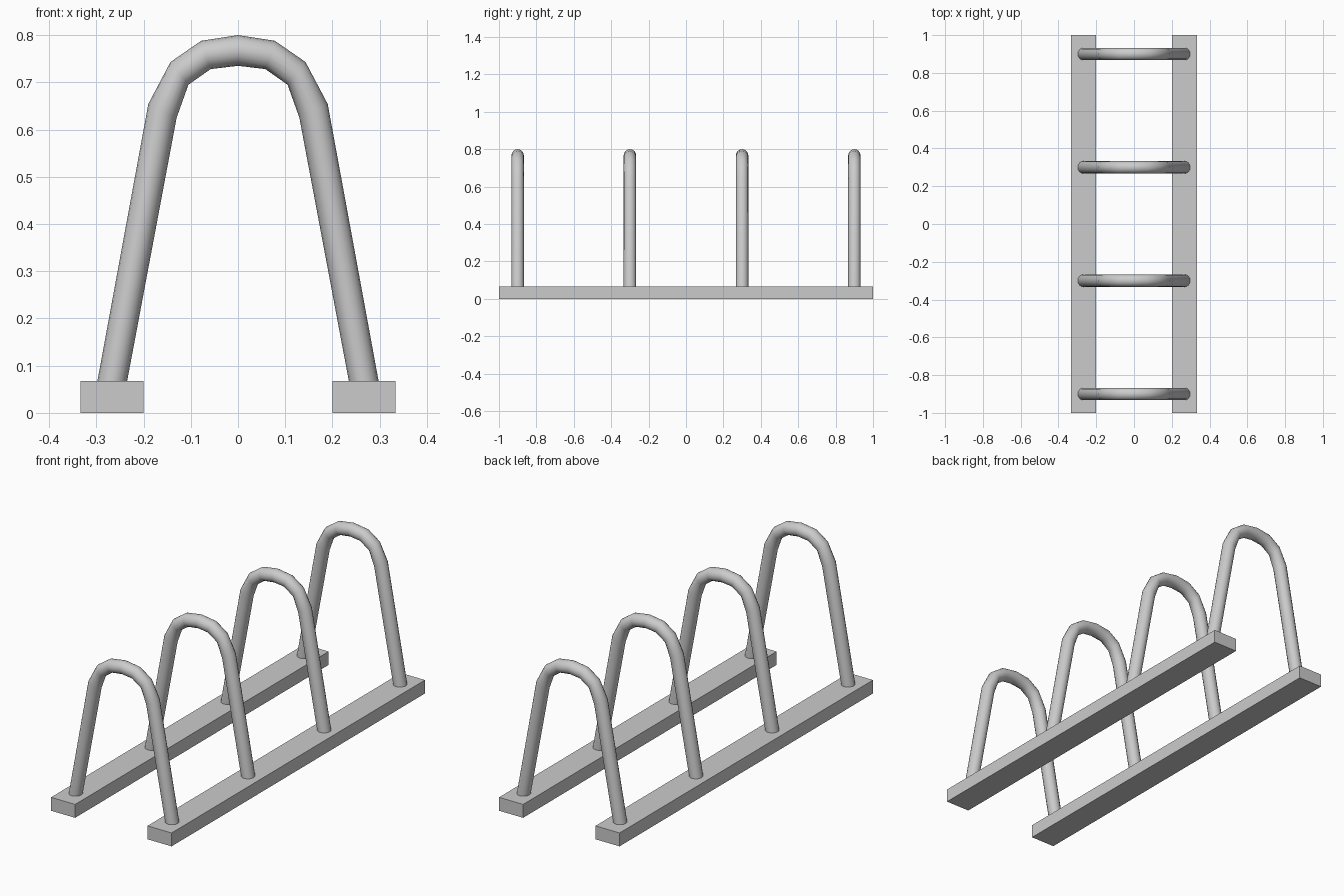
import bpy, bmesh, math
from mathutils import Vector

if "Cube" in bpy.data.objects:
    bpy.data.objects.remove(bpy.data.objects["Cube"])

SIDES = 16
TUBE_R = 0.033

# half hoop: (outer x, outer z, inner x, inner z) at each mitred joint
HALF = [(0.298, 0.066, 0.235, 0.066),
        (0.190, 0.654, 0.130, 0.625),
        (0.143, 0.743, 0.105, 0.695),
        (0.078, 0.788, 0.058, 0.728)]
PATH = ([(-a, b, -c, d) for a, b, c, d in HALF]
        + [(0, 0.8, 0, 0.735)] + HALF[::-1])


def finish(bm, name):
    bmesh.ops.recalc_face_normals(bm, faces=bm.faces[:])
    me = bpy.data.meshes.new(name)
    bm.to_mesh(me)
    bm.free()
    ob = bpy.data.objects.new(name, me)
    bpy.context.collection.objects.link(ob)
    return ob


def rail(name, sx):
    bm = bmesh.new()
    bmesh.ops.create_cube(bm, size=1)
    for v in bm.verts:
        v.co = Vector((v.co.x * 0.133 + sx * 0.2665, v.co.y * 2, (v.co.z + 0.5) * 0.067))
    return finish(bm, name)


def hoop(name, y):
    bm = bmesh.new()
    rings = []
    for ox, oz, ix, iz in PATH:
        outer, inner = Vector((ox, y, oz)), Vector((ix, y, iz))
        mid, half = (outer + inner) / 2, (outer - inner) / 2
        ring = []
        for k in range(SIDES):
            a = 2 * math.pi * k / SIDES
            ring.append(bm.verts.new(mid + half * math.cos(a)
                                     + Vector((0, TUBE_R * math.sin(a), 0))))
        rings.append(ring)
    for r, s in zip(rings, rings[1:]):
        for k in range(SIDES):
            n = (k + 1) % SIDES
            bm.faces.new((r[k], r[n], s[n], s[k]))
    ob = finish(bm, name)
    bpy.ops.object.select_all(action='DESELECT')
    ob.select_set(True)
    bpy.context.view_layer.objects.active = ob
    bpy.ops.object.shade_smooth_by_angle(angle=math.radians(35))
    return ob


# two ground rails
rail("left_rail", -1)
rail("right_rail", 1)

# four bent-tube hoops
for i, y in enumerate((-0.9, -0.3, 0.3, 0.9)):
    hoop(f"hoop_{i + 1}", y)
